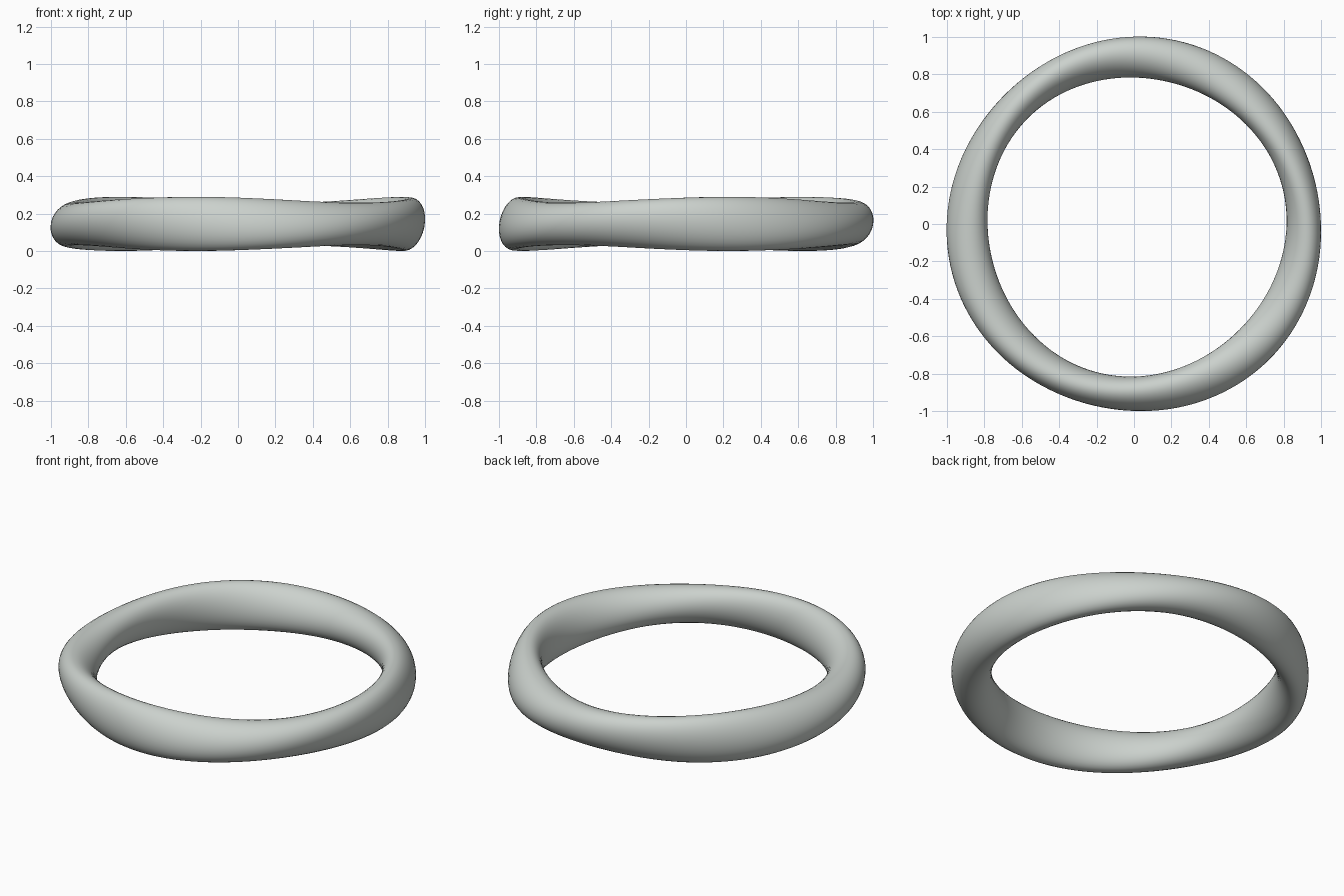
import bpy, math

if "Cube" in bpy.data.objects:
    bpy.data.objects.remove(bpy.data.objects["Cube"])

RINGS, SIDES = 144, 32
RADIUS = 0.90                 # centre line of the band
LONG, SHORT = 0.113, 0.0885   # half axes of the oval section
STRETCH = 1.28                # the band is taller than it is thick
SHIFT = 0.0076                # centres the three-lobed outline
MID_Z = 0.145


def section_point(phi, t):
    """Point on the oval section, which makes three half turns around the ring."""
    twist = 1.5 * (phi + math.pi / 4)
    u, v = LONG * math.cos(t - twist), SHORT * math.sin(t - twist)
    r = RADIUS + u * math.cos(twist) - v * math.sin(twist)
    z = u * math.sin(twist) + v * math.cos(twist)
    return (r * math.cos(phi) + SHIFT, r * math.sin(phi) - SHIFT, MID_Z + STRETCH * z)


# Twisted band
verts = [section_point(2 * math.pi * i / RINGS, 2 * math.pi * j / SIDES)
         for i in range(RINGS) for j in range(SIDES)]
faces = []
for i in range(RINGS):
    n = (i + 1) % RINGS
    for j in range(SIDES):
        k = (j + 1) % SIDES
        faces.append((i * SIDES + j, n * SIDES + j, n * SIDES + k, i * SIDES + k))

mesh = bpy.data.meshes.new("twisted_ring")
mesh.from_pydata(verts, [], faces)
mesh.polygons.foreach_set("use_smooth", [True] * len(faces))
mesh.update()

# Single pale grey colour
grey = bpy.data.materials.new("pale_grey")
grey.diffuse_color = (0.60, 0.64, 0.61, 1.0)
grey.use_nodes = True
grey.node_tree.nodes["Principled BSDF"].inputs["Base Color"].default_value = grey.diffuse_color
mesh.materials.append(grey)

ring = bpy.data.objects.new("twisted_ring", mesh)
bpy.context.collection.objects.link(ring)
